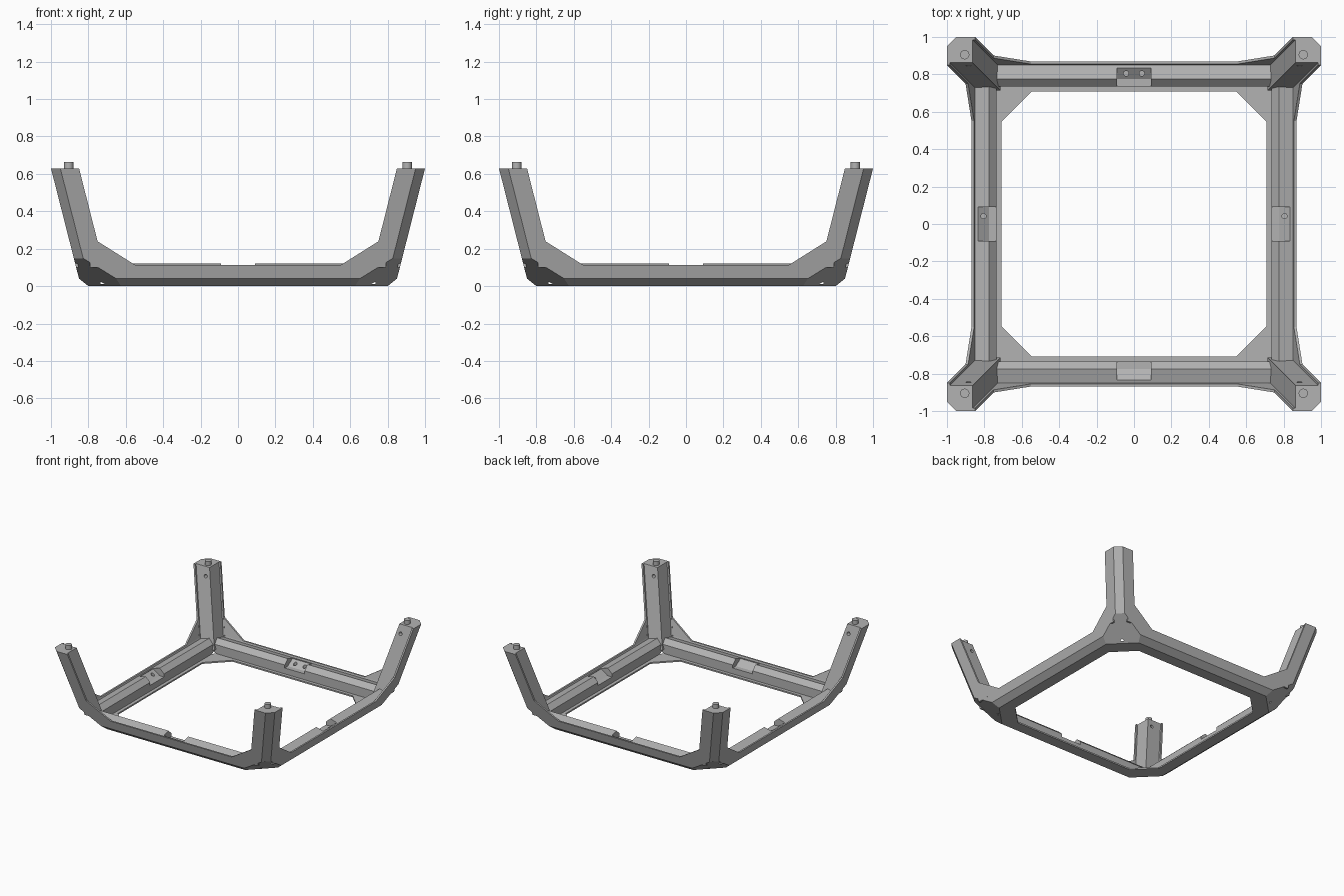
import bpy, bmesh, math
from mathutils import Vector, Matrix

cube = bpy.data.objects.get("Cube")
if cube:
    bpy.data.objects.remove(cube, do_unlink=True)

grey = bpy.data.materials.new("plain grey")
grey.use_nodes = True
colour = (0.45, 0.45, 0.45, 1)
grey.diffuse_color = colour
grey.node_tree.nodes["Principled BSDF"].inputs["Base Color"].default_value = colour

CORNERS = [(1, 1), (-1, 1), (-1, -1), (1, -1)]
TOP = 0.63


def outer(z):
    """Distance of the leaning outer wall from the centre at height z."""
    return 0.84 + 0.254 * z


def make(name, bm):
    bmesh.ops.recalc_face_normals(bm, faces=bm.faces)
    mesh = bpy.data.meshes.new(name)
    bm.to_mesh(mesh)
    bm.free()
    mesh.materials.append(grey)
    ob = bpy.data.objects.new(name, mesh)
    bpy.context.collection.objects.link(ob)
    return ob


def loft(bm, rings, closed=False):
    """Skin equal loops of points; cap the ends or close the loop."""
    vs = [[bm.verts.new(p) for p in ring] for ring in rings]
    pairs = list(zip(vs, vs[1:])) + ([(vs[-1], vs[0])] if closed else [])
    for a, b in pairs:
        for i in range(len(a)):
            j = (i + 1) % len(a)
            bm.faces.new((a[i], a[j], b[j], b[i]))
    if not closed:
        bm.faces.new(vs[0])
        bm.faces.new(vs[-1])


def cut_corner(bm, sx, sy):
    """Slice the sloping facet off the underside of a corner."""
    geom = bm.verts[:] + bm.edges[:] + bm.faces[:]
    cut = bmesh.ops.bisect_plane(bm, geom=geom, plane_co=(sx * 0.713, sy * 0.713, 0),
                                 plane_no=Vector((sx, sy, -1.88)).normalized(), clear_outer=True)
    edges = [e for e in cut["geom_cut"] if isinstance(e, bmesh.types.BMEdge)]
    bmesh.ops.triangle_fill(bm, edges=edges, use_beauty=True)


def cylinder(bm, radius, depth, matrix):
    bmesh.ops.create_cone(bm, cap_ends=True, segments=16, radius1=radius,
                          radius2=radius, depth=depth, matrix=matrix)


def subtract(ob, bm):
    cutter = make("cutter", bm)
    cutter.hide_render = True
    mod = ob.modifiers.new("cut", "BOOLEAN")
    mod.operation = "DIFFERENCE"
    mod.solver = "EXACT"
    mod.object = cutter
    bpy.context.view_layer.objects.active = ob
    bpy.ops.object.modifier_apply(modifier=mod.name)
    bpy.data.objects.remove(cutter, do_unlink=True)


# Square base frame: one bar section mitred round the four corners
section = [(0.80, 0), (0.85, 0.04), (outer(0.113), 0.113), (0.855, 0.113), (0.85, 0.1),
           (0.775, 0.122), (0.735, 0.085), (0.735, 0.012), (0.708, 0.012), (0.708, 0)]
bm = bmesh.new()
loft(bm, [[(sx * d, sy * d, z) for d, z in section] for sx, sy in CORNERS], closed=True)
for sx, sy in CORNERS:
    cut_corner(bm, sx, sy)
frame = make("base_frame", bm)

# Mounting notch with two screw holes in the middle of each bar
notch = [(0.835, 0.2), (0.835, 0.1), (0.775, 0.06), (0.725, 0.06), (0.725, 0.2)]
for k in range(4):
    turn = Matrix.Rotation(k * math.pi / 2, 4, "Z")
    bm = bmesh.new()
    loft(bm, [[(x, d, z) for d, z in notch] for x in (-0.09, 0.09)])
    bm.transform(turn)
    subtract(frame, bm)
    bm = bmesh.new()
    for x in (-0.042, 0.042):
        cylinder(bm, 0.014, 0.08, Matrix.Translation((x, 0.805, 0.07)))
    bm.transform(turn)
    subtract(frame, bm)

# Leaning corner legs, with lips along the edges of the outer walls
half = [(0.05, 0), (0.15, 0), (0.15, 0.015), (0.137, 0.015)]
leg_section = half + [(0.137, 0.137)] + [(b, a) for a, b in reversed(half)]
NAMES = ["back_left", "back_right", "front_right", "front_left"]
for (sx, sy), place in zip(CORNERS, NAMES):
    bm = bmesh.new()
    loft(bm, [[(sx * (outer(z) - a), sy * (outer(z) - b), z) for a, b in leg_section]
              for z in (0.045, TOP)])
    cut_corner(bm, sx, sy)
    leg = make(place + "_leg", bm)
    bm = bmesh.new()
    spot = (sx * 0.885, sy * 0.845, 0.56)
    cylinder(bm, 0.014, 0.06, Matrix.Translation(spot) @ Matrix.Rotation(math.pi / 2, 4, "X"))
    subtract(leg, bm)

    # Locating peg on the leg top
    bm = bmesh.new()
    cylinder(bm, 0.025, 0.05, Matrix.Translation((sx * 0.905, sy * 0.905, TOP + 0.008)))
    peg = make(place + "_peg", bm)
    for face in peg.data.polygons:
        face.use_smooth = len(face.vertices) == 4
    for edge in peg.data.edges:
        a, b = (peg.data.vertices[i].co.z for i in edge.vertices)
        edge.use_edge_sharp = abs(a - b) < 0.001

    # Gusset plates between the leg and both bars
    bm = bmesh.new()
    web = [(0.55, 0.113), (0.752, 0.24), (0.79, 0.24), (0.79, 0.1), (0.55, 0.1)]
    for swap in (False, True):
        rings = []
        for depth in (0, 0.014):
            pts = [(x, outer(z) - depth) for x, z in web]
            rings.append([(sx * (q if swap else p), sy * (p if swap else q), z)
                          for (p, q), (_, z) in zip(pts, web)])
        loft(bm, rings)
    make(place + "_gussets", bm)

    # Flat triangle across the inside corner of the base
    bm = bmesh.new()
    tri = [(0.71, 0.545), (0.71, 0.71), (0.545, 0.71)]
    loft(bm, [[(sx * x, sy * y, z) for x, y in tri] for z in (0, 0.012)])
    make(place + "_corner_plate", bm)
